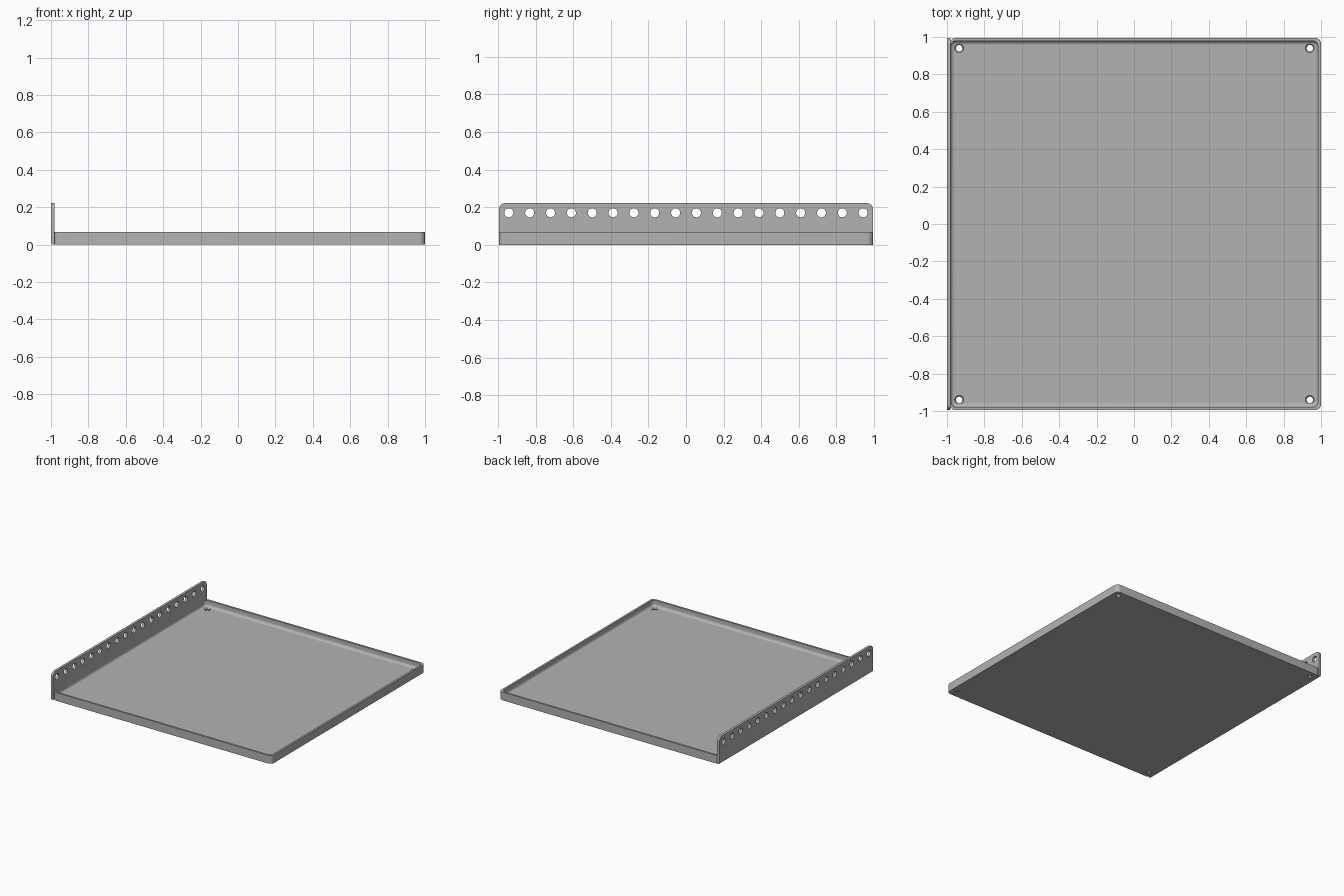
import bpy, bmesh
from math import cos, sin, pi

cube = bpy.data.objects.get("Cube")
if cube:
    bpy.data.objects.remove(cube, do_unlink=True)

steel = bpy.data.materials.new("grey steel")
steel.use_nodes = True
steel.diffuse_color = (0.45, 0.45, 0.45, 1)
steel.node_tree.nodes["Principled BSDF"].inputs["Base Color"].default_value = (0.45, 0.45, 0.45, 1)

HALF_Y, RIM_Z, FLOOR_Z = 0.995, 0.067, 0.016
WALL, FILLET = 0.016, 0.022
FLANGE_IN, FLANGE_Z = -0.98, 0.222


def rounded_rect(a0, a1, b0, b1, r, steps=8):
    """Counter-clockwise outline of a rectangle with round corners."""
    pts = []
    for k, (a, b) in enumerate([(a1 - r, b1 - r), (a0 + r, b1 - r),
                                (a0 + r, b0 + r), (a1 - r, b0 + r)]):
        for i in range(steps + 1):
            t = (k + i / steps) * pi / 2
            pts.append((a + r * cos(t), b + r * sin(t)))
    return pts


def loft(bm, loops):
    """Skin a stack of matching closed loops and cap both ends."""
    rings = [[bm.verts.new(p) for p in loop] for loop in loops]
    for lo, hi in zip(rings, rings[1:]):
        for i in range(len(lo)):
            j = (i + 1) % len(lo)
            bm.faces.new((lo[i], lo[j], hi[j], hi[i]))
    bm.faces.new(rings[0][::-1])
    bm.faces.new(rings[-1])


def finish(bm, name):
    bmesh.ops.recalc_face_normals(bm, faces=bm.faces)
    mesh = bpy.data.meshes.new(name)
    bm.to_mesh(mesh)
    bm.free()
    mesh.materials.append(steel)
    ob = bpy.data.objects.new(name, mesh)
    bpy.context.collection.objects.link(ob)
    return ob


def circle(r, z, n=24):
    return [(r * cos(2 * pi * i / n), r * sin(2 * pi * i / n), z) for i in range(n)]


def cut(ob, bm):
    """Subtract the cutter mesh, then smooth the curved faces."""
    cutter = finish(bm, "hole_cutter")
    cutter.hide_render = True
    mod = ob.modifiers.new("holes", 'BOOLEAN')
    mod.operation = 'DIFFERENCE'
    mod.solver = 'EXACT'
    mod.object = cutter
    bpy.ops.object.select_all(action='DESELECT')
    bpy.context.view_layer.objects.active = ob
    ob.select_set(True)
    bpy.ops.object.modifier_apply(modifier=mod.name)
    bpy.data.objects.remove(cutter, do_unlink=True)
    bpy.ops.object.shade_smooth_by_angle(angle=pi / 6)


# Shallow tray: outer wall, rim, inner wall, filleted floor
def tray_loop(left, inset, radius, z):
    return [(x, y, z) for x, y in rounded_rect(
        left, 1 - inset, -HALF_Y + inset, HALF_Y - inset, radius)]


bm = bmesh.new()
loops = [tray_loop(-0.985, 0, 0.032, 0), tray_loop(-0.985, 0, 0.032, RIM_Z),
         tray_loop(FLANGE_IN - 0.001, WALL, 0.03, RIM_Z)]
for i in range(7):
    t = i / 6 * pi / 2
    d = FILLET * (1 - cos(t))
    loops.append(tray_loop(FLANGE_IN - 0.001 + d, WALL + d, 0.03 - d,
                           FLOOR_Z + FILLET * (1 - sin(t))))
loft(bm, loops)
tray = finish(bm, "tray")

# Countersunk screw holes in the floor corners
bm = bmesh.new()
for x in (-0.935, 0.94):
    for y in (-0.94, 0.94):
        profile = [(0.017, -0.02), (0.017, 0.008), (0.024, FLOOR_Z), (0.024, 0.03)]
        loft(bm, [[(x + px, y + py, z) for px, py, z in circle(r, h)] for r, h in profile])
cut(tray, bm)

# Upright side flange with round top corners and an eased lower outside bend
bm = bmesh.new()
outline = rounded_rect(-HALF_Y, HALF_Y, -0.1, FLANGE_Z, 0.035)
outline = [(y, max(z, 0)) for y, z in outline if z > 0]
outline += [(-HALF_Y, 0), (HALF_Y, 0)]
loft(bm, [[(x, y, z) for y, z in outline] for x in (-1, FLANGE_IN)])
bend = [e for e in bm.edges if all(v.co.x < -0.99 and v.co.z < 0.001 for v in e.verts)]
bmesh.ops.bevel(bm, geom=bend, offset=0.013, segments=5, profile=0.5, affect='EDGES')
flange = finish(bm, "side_flange")

# Row of round holes along the flange
bm = bmesh.new()
count = 18
for i in range(count):
    y = 0.942 * (2 * i / (count - 1) - 1)
    loft(bm, [[(x, y + a, 0.17 + b) for a, b, _ in circle(0.024, 0)] for x in (-1.05, -0.9)])
cut(flange, bm)
